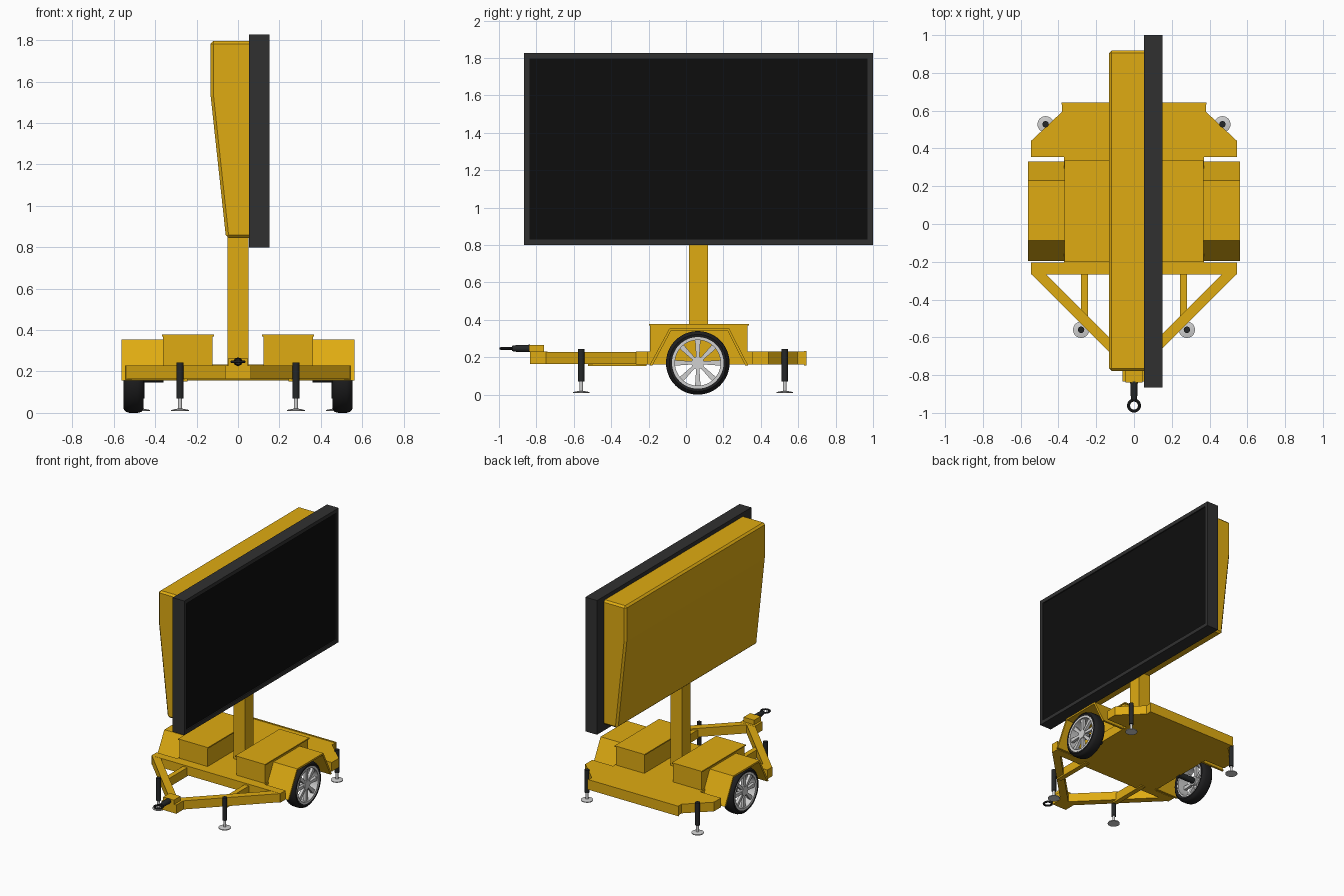
import bpy, bmesh, math
from mathutils import Matrix, Vector

if "Cube" in bpy.data.objects:
    bpy.data.objects.remove(bpy.data.objects["Cube"])


def material(name, r, g, b):
    m = bpy.data.materials.new(name)
    m.diffuse_color = (r, g, b, 1)
    m.use_nodes = True
    m.node_tree.nodes["Principled BSDF"].inputs["Base Color"].default_value = m.diffuse_color
    return m


YELLOW = material("safety yellow", 0.74, 0.41, 0.006)
FRAME = material("frame charcoal", 0.03, 0.03, 0.03)
SCREEN = material("screen black", 0.004, 0.004, 0.004)
TYRE = material("tyre rubber", 0.014, 0.014, 0.015)
BLACK = material("black steel", 0.018, 0.02, 0.021)
METAL = material("bright metal", 0.63, 0.63, 0.63)


def finish(name, bm, mat, mirror=False, smooth=False):
    bmesh.ops.recalc_face_normals(bm, faces=bm.faces)
    me = bpy.data.meshes.new(name)
    bm.to_mesh(me)
    bm.free()
    ob = bpy.data.objects.new(name, me)
    bpy.context.collection.objects.link(ob)
    me.materials.append(mat)
    if mirror:
        ob.modifiers.new("Mirror", 'MIRROR').use_axis = (True, False, False)
    if smooth:
        bpy.ops.object.select_all(action='DESELECT')
        ob.select_set(True)
        bpy.context.view_layer.objects.active = ob
        bpy.ops.object.shade_smooth_by_angle(angle=math.radians(35))
    return ob


def prism(name, pts, axis, lo, hi, mat, mirror=False):
    """Extrude a 2D outline along an axis (x: yz, y: xz, z: xy outline)."""
    bm = bmesh.new()
    place = {'x': lambda a, b, t: (t, a, b), 'y': lambda a, b, t: (a, t, b),
             'z': lambda a, b, t: (a, b, t)}[axis]
    f = bm.faces.new([bm.verts.new(place(a, b, lo)) for a, b in pts])
    ext = bmesh.ops.extrude_face_region(bm, geom=[f], use_keep_orig=True)
    step = Vector(place(0, 0, hi - lo))
    bmesh.ops.translate(bm, vec=step, verts=[v for v in ext['geom'] if isinstance(v, bmesh.types.BMVert)])
    return finish(name, bm, mat, mirror)


def box(name, x, y, z, mat, mirror=False):
    return prism(name, [(x[0], y[0]), (x[1], y[0]), (x[1], y[1]), (x[0], y[1])], 'z', z[0], z[1], mat, mirror)


def lathe(name, profile, centre, axis, mat, mirror=False, closed=False, n=40):
    """Spin (radius, position) points about an axis through centre."""
    bm = bmesh.new()
    rot = {'x': Matrix.Rotation(math.pi / 2, 4, 'Y'), 'y': Matrix.Rotation(-math.pi / 2, 4, 'X'),
           'z': Matrix.Identity(4)}[axis]
    vs = [bm.verts.new((r, 0, t)) for r, t in profile]
    loop = vs + [vs[0]] if closed else vs
    edges = [bm.edges.new(p) for p in zip(loop, loop[1:])]
    bmesh.ops.spin(bm, geom=vs + edges, cent=(0, 0, 0), axis=(0, 0, 1),
                   angle=2 * math.pi, steps=n, use_duplicate=False)
    bmesh.ops.remove_doubles(bm, verts=bm.verts, dist=1e-5)
    bmesh.ops.transform(bm, matrix=Matrix.Translation(centre) @ rot, verts=bm.verts)
    return finish(name, bm, mat, mirror, True)


def rod(name, r, lo, hi, centre, axis, mat, mirror=False, n=20):
    return lathe(name, [(0, lo), (r, lo), (r, hi), (0, hi)], centre, axis, mat, mirror, n=n)


# Display: framed panel with recessed screen face
panel = box("display_frame", (0.053, 0.152), (-0.866, 1.0), (0.80, 1.827), FRAME)
panel.data.materials.append(SCREEN)
bm = bmesh.new()
bm.from_mesh(panel.data)
front = max(bm.faces, key=lambda f: f.calc_center_median().x)
bmesh.ops.inset_region(bm, faces=[front], thickness=0.041)
bmesh.ops.inset_region(bm, faces=[front], thickness=0.001, depth=-0.008)
front.material_index = 1
bm.to_mesh(panel.data)
bm.free()

# Tapered housing behind the display
housing = prism("display_housing", [(0.07, 0.845), (-0.058, 0.845), (-0.132, 1.53), (-0.132, 1.797), (0.07, 1.797)],
                'y', -0.778, 0.918, YELLOW)
bev = housing.modifiers.new("Bevel", 'BEVEL')
bev.width, bev.segments, bev.limit_method, bev.angle_limit = 0.014, 1, 'ANGLE', math.radians(30)

# Mast
box("mast", (-0.05, 0.05), (0.016, 0.118), (0.17, 0.86), YELLOW)

# Chassis
box("main_deck", (-0.37, 0.37), (-0.22, 0.36), (0.16, 0.23), YELLOW)
rear = [(0.545, 0.355), (0.545, 0.44), (0.38, 0.595), (0.38, 0.638)]
prism("rear_deck", rear + [(-x, y) for x, y in reversed(rear)], 'z', 0.16, 0.23, YELLOW)
box("rear_lip", (-0.385, 0.385), (0.632, 0.643), (0.157, 0.234), YELLOW)
box("front_crossbar", (-0.545, 0.545), (-0.267, -0.205), (0.16, 0.23), YELLOW)
prism("drawbar_arm", [(0.545, -0.264), (0.545, -0.255), (0.478, -0.255), (0.0, -0.733), (0.0, -0.80), (0.01, -0.80)],
      'z', 0.163, 0.229, YELLOW, True)
box("drawbar_brace", (0.243, 0.28), (-0.525, -0.21), (0.152, 0.218), YELLOW, True)

# Hitch
box("hitch_block", (-0.062, 0.062), (-0.835, -0.74), (0.163, 0.23), YELLOW)
box("hitch_mount", (-0.045, 0.045), (-0.84, -0.76), (0.23, 0.265), YELLOW)
lathe("hitch_rod", [(0, -0.93), (0.014, -0.93), (0.019, -0.90), (0.02, -0.835), (0, -0.835)],
      (0, 0, 0.247), 'y', BLACK, n=20)
ring = [(0.029 + 0.008 * math.cos(a), 0.007 * math.sin(a)) for a in [i * math.pi / 4 for i in range(8)]]
lathe("hitch_ring", ring, (0, -0.961, 0.247), 'z', BLACK, closed=True, n=28)

# Equipment boxes with lids
box("equipment_box", (0.122, 0.362), (-0.193, 0.33), (0.22, 0.372), YELLOW, True)
box("equipment_lid", (0.116, 0.368), (-0.199, 0.337), (0.37, 0.379), YELLOW, True)

# Fenders: bent sheet over each wheel
prism("fender", [(-0.195, 0.157), (-0.088, 0.355), (0.23, 0.355), (0.332, 0.157),
                 (0.316, 0.157), (0.222, 0.342), (-0.08, 0.342), (-0.179, 0.157)],
      'x', 0.36, 0.562, YELLOW, True)

# Wheels
WY, WZ = 0.063, 0.17
hub = (0, WY, WZ)
lathe("tyre", [(0.134, 0.462), (0.152, 0.456), (0.165, 0.467), (0.17, 0.485), (0.17, 0.525),
               (0.165, 0.541), (0.152, 0.552), (0.134, 0.548)], hub, 'x', TYRE, True, True, 48)
lathe("rim", [(0.138, 0.464), (0.138, 0.55), (0.122, 0.55), (0.122, 0.464)], hub, 'x', METAL, True, True, 48)
rod("wheel_hub", 0.034, 0.50, 0.545, hub, 'x', METAL, True, 24)
rod("axle", 0.022, 0.36, 0.51, hub, 'x', BLACK, True)
for i in range(8):
    a = i * math.pi / 4
    u, v = Vector((math.cos(a), math.sin(a))), Vector((-math.sin(a), math.cos(a)))
    c = Vector((WY, WZ))
    pts = [c + u * 0.02 - v * 0.008, c + u * 0.128 - v * 0.015, c + u * 0.128 + v * 0.015, c + u * 0.02 + v * 0.008]
    prism(f"wheel_spoke_{i + 1}", [tuple(p) for p in pts], 'x', 0.518, 0.54, METAL, True)

# Stabiliser jacks
for name, x, y in (("front", 0.28, -0.56), ("rear", 0.468, 0.528)):
    at = (x, y, 0)
    rod(name + "_jack_tube", 0.017, 0.07, 0.243, at, 'z', BLACK, True)
    rod(name + "_jack_leg", 0.01, 0.01, 0.08, at, 'z', METAL, True)
    lathe(name + "_jack_foot", [(0, 0.008), (0.043, 0.008), (0.043, 0.014), (0.014, 0.02), (0, 0.02)],
          at, 'z', METAL, True, n=28)
